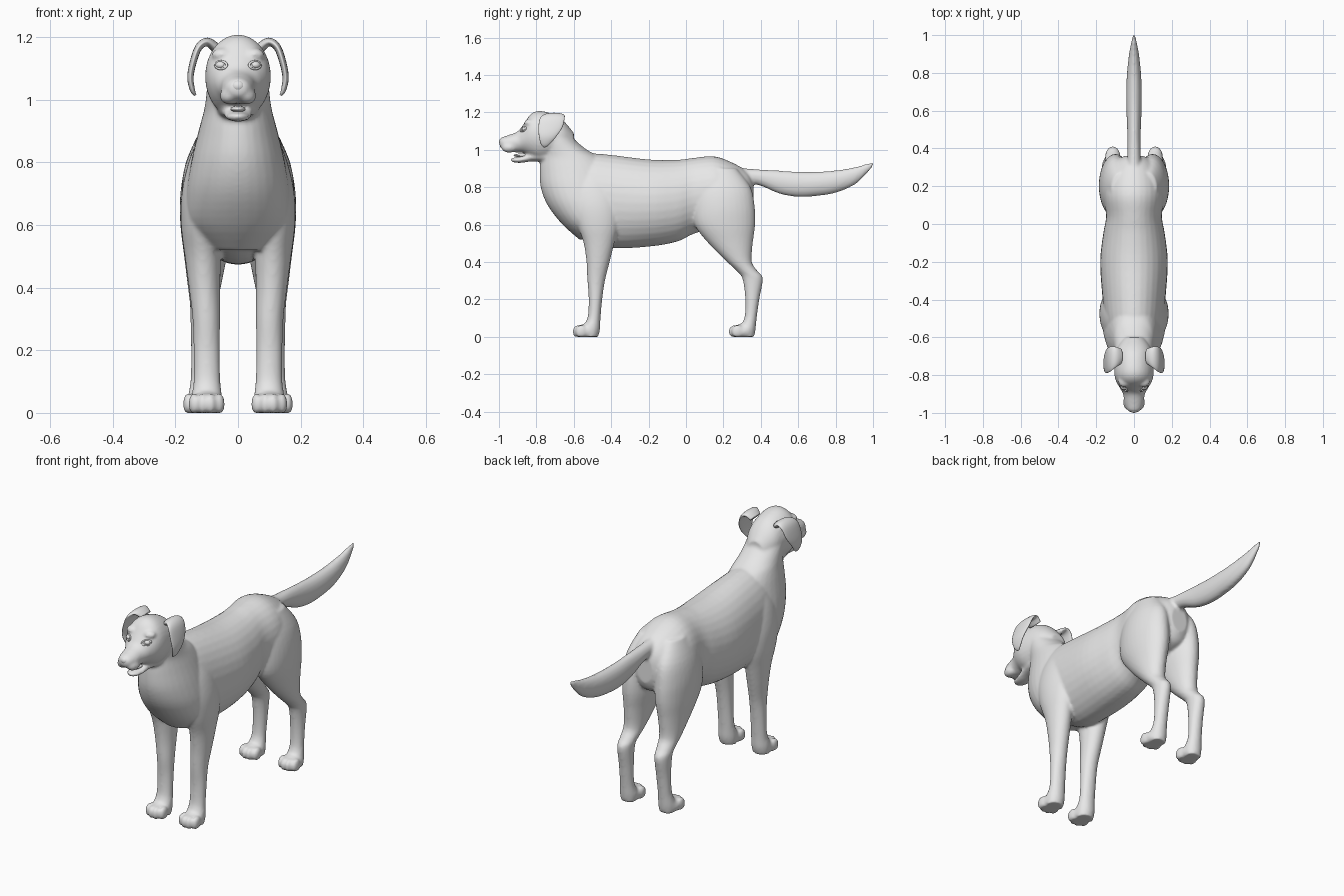
import bpy, bmesh, math
from mathutils import Vector, Matrix

default_cube = bpy.data.objects.get("Cube")
if default_cube:
    bpy.data.objects.remove(default_cube, do_unlink=True)

grey = bpy.data.materials.new("plain_grey")
grey.use_nodes = True
grey.diffuse_color = (0.8, 0.8, 0.8, 1)
grey.node_tree.nodes["Principled BSDF"].inputs["Base Color"].default_value = grey.diffuse_color


def refine(rows, steps=4):
    """Smoothly interpolate a coarse table of section measurements."""
    out = []
    for i in range(len(rows) - 1):
        before, a, b = rows[max(i - 1, 0)], rows[i], rows[i + 1]
        after = rows[min(i + 2, len(rows) - 1)]
        for s in range(steps):
            t = s / steps
            out.append([q + t / 2 * (r - p + t * (2 * p - 5 * q + 4 * r - n + t * (3 * q - p - 3 * r + n)))
                        for p, q, r, n in zip(before, a, b, after)])
    return out + [list(rows[-1])]


def loft(bm, frames, sides=32):
    """Skin elliptical rings, each given as centre and two half axes."""
    rings = []
    for centre, u, v in frames:
        angles = [math.tau * k / sides for k in range(sides)]
        rings.append([bm.verts.new(centre + u * math.cos(a) + v * math.sin(a)) for a in angles])
    for lower, upper in zip(rings, rings[1:]):
        for k in range(sides):
            j = (k + 1) % sides
            bm.faces.new((lower[k], lower[j], upper[j], upper[k]))
    bm.faces.new(rings[0][::-1])
    bm.faces.new(rings[-1])


def along_y(row):
    y, top, bottom, half = row
    return Vector((0, y, (top + bottom) / 2)), Vector((half, 0, 0)), Vector((0, 0, (top - bottom) / 2))


def along_z(row, side=1):
    z, front, back, inner, outer = row
    return (Vector((side * (inner + outer) / 2, (front + back) / 2, z)),
            Vector(((outer - inner) / 2, 0, 0)), Vector((0, (back - front) / 2, 0)))


def ball(bm, centre, radii):
    matrix = Matrix.Translation(centre) @ Matrix.Diagonal((*radii, 1))
    bmesh.ops.create_uvsphere(bm, u_segments=24, v_segments=16, radius=1, matrix=matrix)


def finish(name, bm, mirrored=False):
    bmesh.ops.recalc_face_normals(bm, faces=bm.faces)
    mesh = bpy.data.meshes.new(name)
    for face in bm.faces:
        face.smooth = True
    bm.to_mesh(mesh)
    bm.free()
    mesh.materials.append(grey)
    obj = bpy.data.objects.new(name, mesh)
    bpy.context.collection.objects.link(obj)
    if mirrored:
        obj.modifiers.new("both_sides", "MIRROR")
    return obj


# Sections along y: position, top, bottom, half width
torso = [(-.62, .96, .62, .12), (-.52, .98, .52, .15), (-.4, .972, .475, .166),
         (-.2, .948, .482, .179), (-.05, .946, .508, .163), (.04, .956, .55, .148),
         (.15, .965, .58, .16), (.25, .93, .6, .145), (.33, .88, .63, .1), (.36, .83, .68, .05)]
skull = [(-.6, 1.09, .98, .05), (-.65, 1.15, .97, .085), (-.7, 1.186, .95, .098),
         (-.78, 1.208, .94, .105), (-.83, 1.19, .96, .096), (-.87, 1.135, .983, .074),
         (-.9, 1.098, .985, .058), (-.95, 1.078, .99, .05), (-.985, 1.066, 1.005, .036),
         (-.997, 1.05, 1.02, .018)]
jaw = [(-.74, 1, .93, .07), (-.82, .985, .938, .052), (-.88, .965, .93, .041),
       (-.92, .958, .932, .029), (-.937, .952, .94, .012)]
tail = [(.22, .92, .82, .05), (.32, .9, .82, .036), (.4, .894, .807, .034), (.5, .888, .765, .036),
        (.6, .882, .748, .04), (.7, .882, .753, .041), (.8, .889, .77, .037), (.9, .906, .812, .026),
        (.97, .926, .876, .013), (1.003, .934, .916, .005)]

# Sections along z: height, front, back, inner side, outer side
neck = [(1.14, -.78, -.655, -.085, .085), (1.06, -.78, -.6, -.097, .097),
        (1, -.776, -.53, -.103, .103), (.96, -.776, -.46, -.11, .11),
        (.9, -.782, -.4, -.126, .126), (.8, -.777, -.36, -.15, .15),
        (.7, -.738, -.34, -.165, .165), (.6, -.66, -.34, -.158, .158), (.52, -.57, -.36, -.1, .1)]
front_leg = [(.88, -.57, -.42, .04, .125), (.8, -.6, -.38, .05, .158), (.7, -.6, -.36, .06, .18),
             (.6, -.58, -.36, .06, .182), (.5, -.547, -.383, .055, .17), (.4, -.532, -.408, .057, .157),
             (.3, -.527, -.433, .057, .145), (.2, -.52, -.448, .058, .142), (.1, -.527, -.457, .056, .142),
             (.04, -.56, -.46, .05, .15), (0, -.55, -.47, .055, .145)]
hind_leg = [(.9, .1, .27, .03, .12), (.8, .05, .345, .015, .165), (.7, .035, .367, .01, .184),
            (.6, .045, .37, .014, .184), (.5, .12, .357, .035, .172), (.4, .22, .352, .055, .16),
            (.35, .273, .384, .066, .154), (.31, .302, .411, .073, .152), (.2, .317, .392, .076, .15),
            (.1, .312, .378, .078, .152), (.04, .28, .372, .07, .162), (0, .29, .365, .075, .157)]

# Body: overlapping forms fused into one skin
bm = bmesh.new()
for form in (torso, skull, jaw, tail):
    loft(bm, [along_y(row) for row in refine(form)])
loft(bm, [along_z(row) for row in refine(neck)])
for side in (-1, 1):
    for leg, paw_x, paw_y in ((front_leg, .1, -.53), (hind_leg, .118, .305)):
        loft(bm, [along_z(row, side) for row in refine(leg)])
        ball(bm, (side * paw_x, paw_y, .028), (.052, .06, .042))
        for toe, forward in ((-1.5, .03), (-.5, .045), (.5, .045), (1.5, .03)):
            ball(bm, (side * (paw_x + toe * .027), paw_y - forward, .028), (.017, .032, .036))
    # Brow and cheek padding
    ball(bm, (side * .05, -.835, 1.143), (.034, .03, .022))
    ball(bm, (side * .028, -.945, 1.012), (.03, .042, .028))
for vert in bm.verts:
    vert.co.z = max(vert.co.z, 0)
body = finish("body", bm)
fuse = body.modifiers.new("fuse", "REMESH")
fuse.mode = "VOXEL"
fuse.voxel_size = .008
fuse.use_smooth_shade = True
soften = body.modifiers.new("soften", "SMOOTH")
soften.factor = .5
soften.iterations = 5

# Floppy ears: x, y, z, half width, half thickness
ear = refine([(.07, -.7, 1.165, .04, .016), (.098, -.705, 1.184, .055, .014), (.125, -.715, 1.168, .066, .012),
              (.143, -.725, 1.12, .064, .011), (.152, -.74, 1.07, .046, .01),
              (.145, -.752, 1.03, .024, .008), (.136, -.756, 1.014, .006, .004)])
bm = bmesh.new()
frames = []
for i, row in enumerate(ear):
    path = Vector(ear[min(i + 1, len(ear) - 1)][:3]) - Vector(ear[max(i - 1, 0)][:3])
    across = Vector((0, 1, 0))
    frames.append((Vector(row[:3]), across * row[3], path.cross(across).normalized() * row[4]))
loft(bm, frames)
finish("ears", bm, mirrored=True)

# Eyes with a lid rim
eye = Vector((.054, -.86, 1.11))
bm = bmesh.new()
ball(bm, eye, (.018, .018, .013))
finish("eyes", bm, mirrored=True)
bm = bmesh.new()
frames = []
for k in range(25):
    a = math.tau * k / 24
    out = Vector((math.cos(a), 0, math.sin(a)))
    centre = eye + Vector((.018 * out.x, -.009 + .012 * out.x + .007 * out.z, .012 * out.z))
    frames.append((centre, out * .004, Vector((0, .006, 0))))
loft(bm, frames, sides=10)
finish("eyelids", bm, mirrored=True)

# Nose pad and tongue
bm = bmesh.new()
ball(bm, (0, -.98, 1.043), (.024, .02, .02))
finish("nose", bm)
bm = bmesh.new()
ball(bm, (0, -.872, .97), (.024, .05, .01))
finish("tongue", bm)
